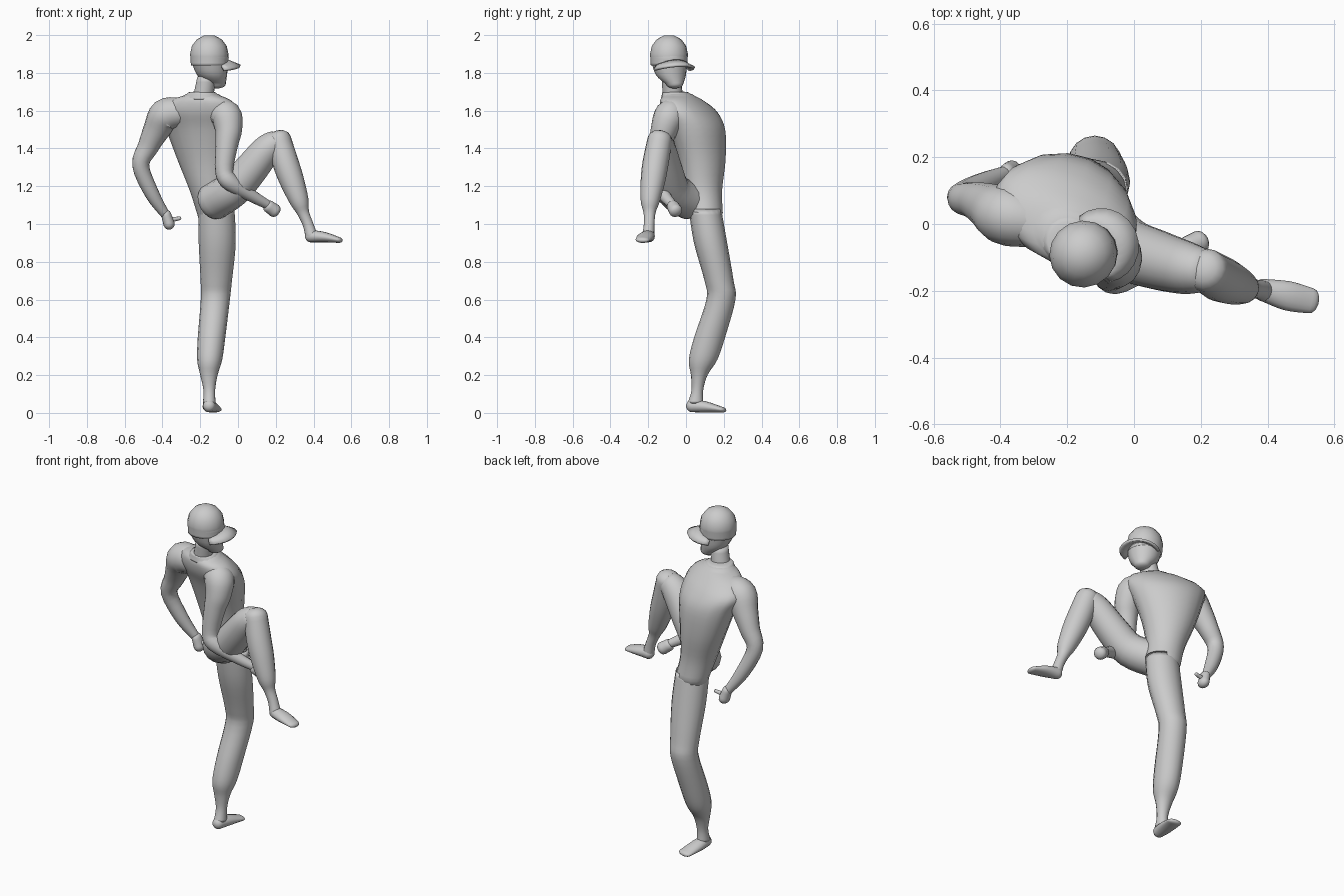
import bpy, bmesh, math
from mathutils import Vector

cube = bpy.data.objects.get("Cube")
if cube:
    bpy.data.objects.remove(cube, do_unlink=True)

UP = Vector((0, 0, 1))
ACROSS = Vector((1, 0, 0))
ALONG = Vector((0, 1, 0))
SHOULDER_LINE = Vector((.9, -.38, 0))
HEAD_YAW = math.radians(25)
HEAD_SIDE = Vector((math.sin(HEAD_YAW), -math.cos(HEAD_YAW), 0))


def finish(name, bm):
    """Turn a bmesh into a smooth-shaded object."""
    bmesh.ops.recalc_face_normals(bm, faces=bm.faces)
    mesh = bpy.data.meshes.new(name)
    bm.to_mesh(mesh)
    bm.free()
    for poly in mesh.polygons:
        poly.use_smooth = True
    obj = bpy.data.objects.new(name, mesh)
    bpy.context.collection.objects.link(obj)
    return obj


def spline(points, steps=4):
    """Pass a smooth curve through points of any dimension."""
    points = [Vector(p) for p in points]
    padded = [points[0], *points, points[-1]]
    path = []
    for before, start, end, after in zip(padded, padded[1:], padded[2:], padded[3:]):
        for step in range(steps):
            t = step / steps
            ease = t * t * (3 - 2 * t)
            leave = (end - before) / 2 * t * (1 - t) ** 2
            arrive = (after - start) / 2 * t * t * (1 - t)
            path.append(start.lerp(end, ease) + leave - arrive)
    return path + [points[-1]]


def loft(name, rings, axis, level=False, domes=(1, 1), sides=16):
    """Skin ellipses (x, y, z, half width, half depth) and round the ends.

    A ring without a depth is a circle; level rings stay horizontal.
    """
    path = spline([(*ring, ring[-1])[:5] for ring in rings])
    centres = [Vector(p[:3]) for p in path]
    sections = []
    last = len(path) - 1
    for i, (centre, point) in enumerate(zip(centres, path)):
        tangent = (centres[min(i + 1, last)] - centres[max(i - 1, 0)]).normalized()
        sections.append((centre, UP if level else tangent, point[3], point[4]))

    def dome(section, height):
        centre, normal, width, depth = section
        angles = [math.radians(a) for a in (25, 50, 75)] if height else []
        return [(centre + normal * depth * height * math.sin(a), normal,
                 width * math.cos(a), depth * math.cos(a)) for a in angles]

    sections = (dome(sections[0], -domes[0])[::-1] + sections
                + dome(sections[-1], domes[1]))
    bm = bmesh.new()
    loops = []
    for centre, normal, width, depth in sections:
        u = (axis - normal * axis.dot(normal)).normalized()
        v = normal.cross(u)
        turns = [math.tau * k / sides for k in range(sides)]
        loops.append([bm.verts.new(centre + u * width * math.cos(a)
                                   + v * depth * math.sin(a)) for a in turns])
    for low, high in zip(loops, loops[1:]):
        for k in range(sides):
            bm.faces.new((low[k - 1], low[k], high[k], high[k - 1]))
    bm.faces.new(loops[0])
    bm.faces.new(loops[-1])
    return finish(name, bm)


# Torso, twisted about the hips
loft("torso", [
    (-.12, .105, 1.06, .1, .088),
    (-.15, .09, 1.18, .108, .1),
    (-.175, .085, 1.34, .15, .12),
    (-.19, .06, 1.5, .2, .138),
    (-.205, .02, 1.59, .225, .132),
    (-.2, -.02, 1.65, .18, .105),
    (-.19, -.04, 1.68, .1, .08),
], SHOULDER_LINE, level=True, domes=(.8, .2))
loft("collar", [(-.19, -.04, 1.66, .11, .09), (-.19, -.055, 1.695, .075, .07)],
     SHOULDER_LINE, level=True, domes=(0, .1))
loft("neck", [(-.19, -.065, 1.64, .055), (-.165, -.08, 1.78, .05)],
     HEAD_SIDE, level=True, domes=(0, 0))

# Head and cap
loft("head", [
    (-.11, -.06, 1.74, .045),
    (-.138, -.08, 1.79, .08),
    (-.15, -.09, 1.88, .098, .102),
], HEAD_SIDE, level=True, domes=(.5, 1))
loft("cap_crown", [(-.15, -.09, 1.84, .096, .1), (-.152, -.09, 1.9, .1, .102)],
     HEAD_SIDE, level=True, domes=(0, 1))

# Cap brim: a drooping crescent swept around the brow
bm = bmesh.new()
rows = []
for i in range(-6, 7):
    a = math.radians(12 * i)
    row = []
    for t in (0, .5, 1):
        reach = .09 + t * (.08 * math.cos(a))
        row.append(bm.verts.new((
            reach * math.cos(a + HEAD_YAW) - .15,
            reach * math.sin(a + HEAD_YAW) - .09,
            1.875 - .03 * t - .03 * math.sin(a) ** 2)))
    rows.append(row)
for row, following in zip(rows, rows[1:]):
    for k in range(2):
        bm.faces.new((row[k], row[k + 1], following[k + 1], following[k]))
brim = finish("cap_brim", bm)
brim.modifiers.new("thickness", 'SOLIDIFY').thickness = .014

# Standing leg: trousers gathered in to the ankle
loft("standing_leg", [
    (-.115, .1, 1.08, .096, .086),
    (-.11, .13, .9, .098, .088),
    (-.115, .175, .7, .083, .077),
    (-.12, .185, .6, .077),
    (-.14, .125, .4, .073, .082),
    (-.15, .09, .28, .066, .075),
    (-.154, .07, .2, .046, .044),
    (-.152, .06, .12, .031),
    (-.152, .05, .05, .034, .042),
], ACROSS, level=True, domes=(1, .4))
loft("standing_foot", [
    (-.153, .03, .037, .033),
    (-.145, .1, .032, .042, .03),
    (-.127, .19, .017, .042, .015),
], ACROSS, domes=(.9, 1.5))

# Raised leg: knee high, shin hanging
loft("raised_thigh", [
    (-.13, .02, 1.12, .1),
    (-.03, -.07, 1.18, .095),
    (.06, -.105, 1.28, .09),
    (.15, -.13, 1.39, .08),
    (.2, -.138, 1.43, .068),
], ALONG, domes=(.6, .6))
loft("raised_shin", [
    (.215, -.138, 1.45, .065),
    (.25, -.16, 1.33, .069),
    (.285, -.175, 1.23, .065),
    (.325, -.19, 1.12, .05),
    (.345, -.193, 1.06, .032),
    (.37, -.195, 1, .028),
    (.388, -.2, .94, .032),
], ALONG, domes=(.7, .9))
loft("raised_foot", [
    (.385, -.197, .936, .033),
    (.46, -.215, .93, .044, .027),
    (.53, -.23, .916, .038, .016),
], ALONG, domes=(.9, 1.5))

# Throwing arm, hanging bent behind the body
loft("throwing_arm", [
    (-.32, .01, 1.59, .08),
    (-.385, .025, 1.575, .088),
    (-.43, .05, 1.5, .072),
    (-.475, .07, 1.41, .056),
    (-.515, .08, 1.31, .045),
    (-.455, .115, 1.16, .038),
    (-.385, .15, 1.05, .024),
], ALONG)
loft("throwing_hand", [(-.38, .15, 1.05, .032, .026), (-.365, .155, 1, .036, .03)],
     ALONG)
loft("throwing_thumb", [(-.37, .155, 1.02, .014), (-.31, .16, 1.03, .01)],
     ALONG, sides=8)

# Lead arm, folded under the raised thigh
loft("lead_arm", [
    (-.12, -.05, 1.59, .07),
    (-.065, -.085, 1.575, .083),
    (-.05, -.115, 1.5, .072),
    (-.06, -.135, 1.42, .06),
    (-.073, -.155, 1.28, .048),
    (-.04, -.16, 1.22, .046),
    (.08, -.11, 1.145, .032),
    (.16, -.07, 1.1, .024),
], ALONG)
loft("lead_hand", [(.16, -.07, 1.095, .033), (.195, -.055, 1.07, .036)],
     ALONG, domes=(.6, .7))
